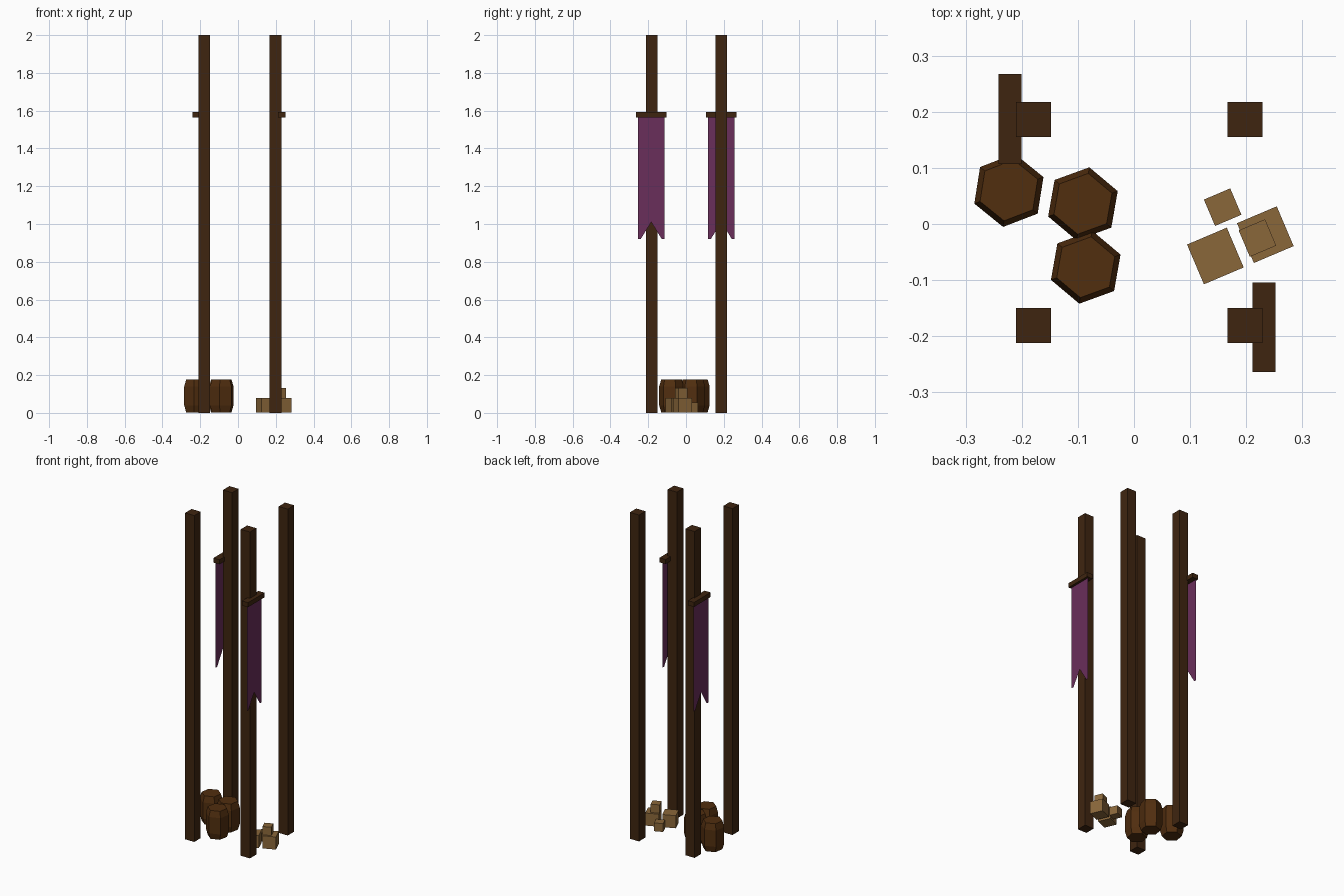
import bpy, bmesh, math
from mathutils import Matrix

if "Cube" in bpy.data.objects:
    bpy.data.objects.remove(bpy.data.objects["Cube"])


def material(name, hex_code):
    m = bpy.data.materials.new(name)
    m.use_nodes = True
    srgb = [int(hex_code[i:i + 2], 16) / 255 for i in (0, 2, 4)]
    col = [((c + 0.055) / 1.055) ** 2.4 if c > 0.04 else c / 12.92 for c in srgb] + [1]
    m.diffuse_color = col
    m.node_tree.nodes["Principled BSDF"].inputs["Base Color"].default_value = col
    return m


POST = material("dark timber", "3f2510")
BARREL = material("barrel wood", "512e0f")
CRATE = material("pale crate wood", "8a673a")
CLOTH = material("purple cloth", "6a2e5b")


def finish(name, bm, mat):
    bmesh.ops.recalc_face_normals(bm, faces=bm.faces)
    mesh = bpy.data.meshes.new(name)
    bm.to_mesh(mesh)
    bm.free()
    mesh.materials.append(mat)
    ob = bpy.data.objects.new(name, mesh)
    bpy.context.collection.objects.link(ob)
    return ob


def box(name, centre, size, mat, turn=0):
    bm = bmesh.new()
    bmesh.ops.create_cube(bm, size=1, matrix=Matrix.Diagonal((*size, 1)))
    ob = finish(name, bm, mat)
    ob.location = centre
    ob.rotation_euler.z = math.radians(turn)


def barrel(name, x, y, turn):
    # stacked hexagon rings: chamfered foot, straight belly, chamfered top
    bm = bmesh.new()
    rings = []
    for z, r in ((0.003, 0.055), (0.04, 0.066), (0.14, 0.066), (0.177, 0.055)):
        rings.append([bm.verts.new((r * math.cos(i * math.tau / 6),
                                    r * math.sin(i * math.tau / 6), z)) for i in range(6)])
    for low, high in zip(rings, rings[1:]):
        for i in range(6):
            j = (i + 1) % 6
            bm.faces.new((low[i], low[j], high[j], high[i]))
    bm.faces.new(rings[0][::-1])
    bm.faces.new(rings[-1])
    ob = finish(name, bm, BARREL)
    ob.location = (x, y, 0)
    ob.rotation_euler.z = math.radians(turn)


def banner(name, x, y):
    # swallow-tailed cloth sheet, split down the middle
    bm = bmesh.new()
    for s in (-1, 1):
        outline = ((0, 1.57), (0.071, 1.57), (0.071, 0.92), (0.056, 0.92), (0, 1.01))
        bm.faces.new([bm.verts.new((x, y + s * w, z)) for w, z in outline])
    bmesh.ops.remove_doubles(bm, verts=bm.verts, dist=0.0001)
    finish(name, bm, CLOTH)


# Four tall posts
for side, x in (("right", -0.179), ("left", 0.198)):
    for end, y in (("front", -0.181), ("back", 0.186)):
        box(f"{end}_{side}_post", (x, y, 1), (0.062, 0.062, 2), POST)

# Crossbars with hanging banners
for side, x, y, cloth_x in (("right", -0.221, 0.187, -0.233), ("left", 0.232, -0.184, 0.238)):
    box(f"{side}_crossbar", (x, y, 1.579), (0.041, 0.16, 0.028), POST)
    banner(f"{side}_banner", cloth_x, y)

# Barrels
for i, (x, y, turn) in enumerate(((-0.223, 0.06, 21), (-0.091, 0.036, 20), (-0.086, -0.077, 20))):
    barrel(f"barrel_{i + 1}", x, y, turn)

# Crates
for name, x, y, base, size in (("large_crate_1", 0.145, -0.057, 0.003, 0.077),
                               ("large_crate_2", 0.234, -0.019, 0.003, 0.077),
                               ("small_crate", 0.158, 0.03, 0.003, 0.051),
                               ("stacked_crate", 0.22, -0.025, 0.08, 0.051)):
    box(name, (x, y, base + size / 2), (size, size, size), CRATE, 23)
